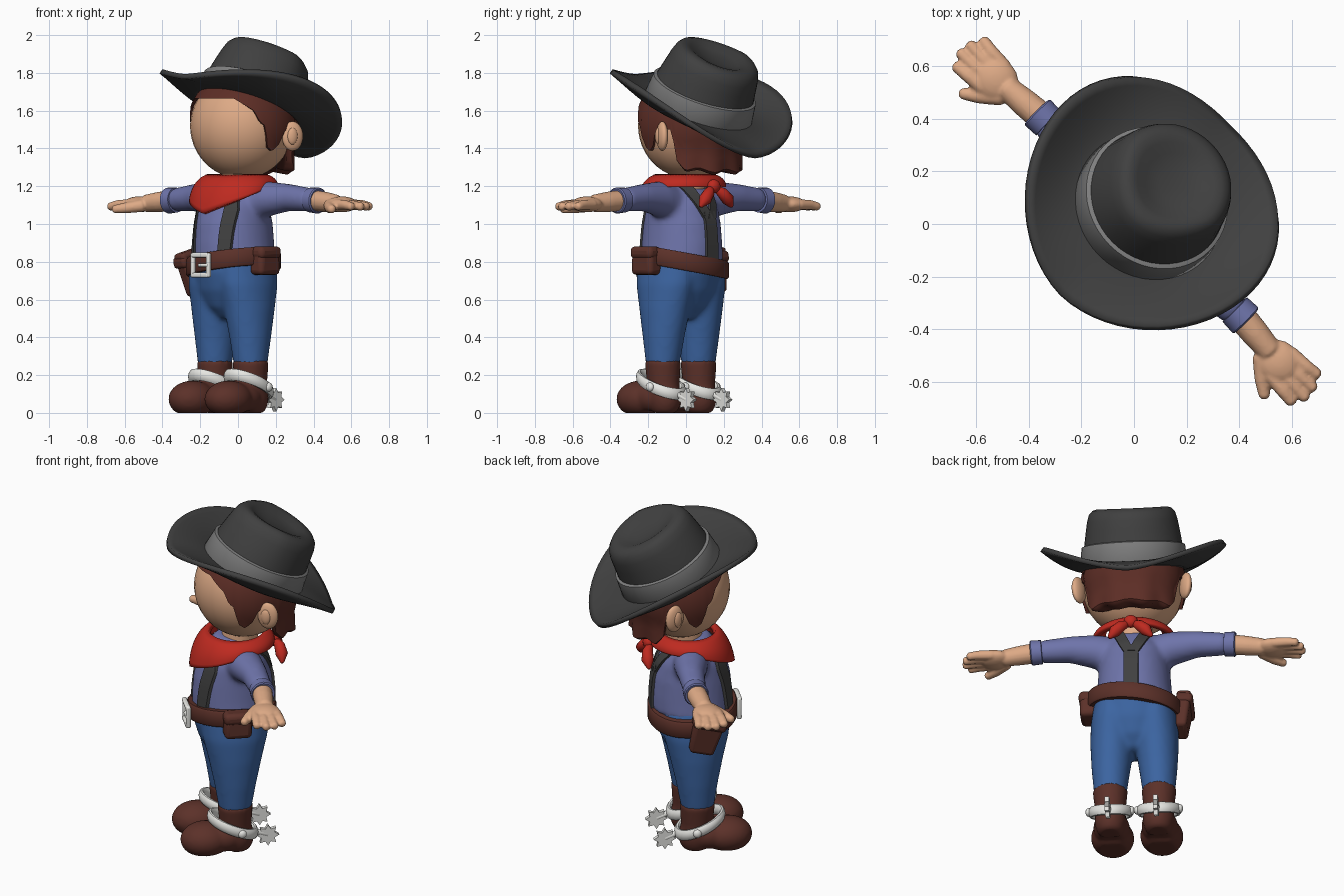
import bpy, bmesh
from math import sin, cos, pi, acos, radians, sqrt
from mathutils import Vector, Matrix

cube = bpy.data.objects.get("Cube")
if cube:
    bpy.data.objects.remove(cube, do_unlink=True)

TURN = Matrix.Rotation(radians(-45), 4, 'Z')   # the figure stands turned to its right


def material(name, rgb):
    lin = [(c / 255 / 12.92) if c < 11 else ((c / 255 + 0.055) / 1.055) ** 2.4 for c in rgb]
    m = bpy.data.materials.new(name)
    m.use_nodes = True
    m.diffuse_color = (*lin, 1)
    m.node_tree.nodes["Principled BSDF"].inputs["Base Color"].default_value = (*lin, 1)
    return m


SKIN = material("skin", (222, 170, 134))
FELT = material("charcoal felt", (64, 64, 64))
GREY = material("grey ribbon", (128, 128, 128))
HAIR = material("auburn hair", (92, 45, 37))
LEATHER = material("brown leather", (92, 49, 41))
SHIRT = material("shirt blue", (110, 116, 170))
DENIM = material("denim blue", (60, 101, 162))
RED = material("scarf red", (190, 42, 32))
METAL = material("pale metal", (232, 232, 228))


# Every part is a list of rings that get bridged into a skin
def zrings(rows, n=32):
    """Stacked ellipses: (z, cx, cy, rx, ry)."""
    return [[Vector((cx + rx * sin(2 * pi * i / n), cy - ry * cos(2 * pi * i / n), z))
             for i in range(n)] for z, cx, cy, rx, ry in rows]


def ball(c, r, m=14):
    rows = []
    for j in range(m + 1):
        a = 0.04 + (pi - 0.08) * j / m
        rows.append((c[2] + r[2] * cos(a), c[0], c[1], r[0] * sin(a), r[1] * sin(a)))
    return zrings(rows)


def tube(rows, n=16):
    """Round tube along (x, y, z, radius) points with softened ends."""
    p = [(Vector(r[:3]), r[3]) for r in rows]
    d0, d1 = (p[1][0] - p[0][0]).normalized(), (p[-1][0] - p[-2][0]).normalized()
    p = [(p[0][0] - d0 * p[0][1] * .5, p[0][1] * .55)] + p + [(p[-1][0] + d1 * p[-1][1] * .5, p[-1][1] * .55)]
    rings = []
    for i, (c, r) in enumerate(p):
        d = p[min(i + 1, len(p) - 1)][0] - p[max(i - 1, 0)][0]
        q = d.to_track_quat('Z', 'Y')
        rings.append([c + q @ Vector((r * cos(2 * pi * k / n), r * sin(2 * pi * k / n), 0)) for k in range(n)])
    return rings


def box(c, h, taper=1.0):
    """Box of half size h whose lower end is scaled by taper."""
    return [[Vector((c[0] + sx * h[0] * k, c[1] + sy * h[1] * k, c[2] + s * h[2]))
             for sx, sy in ((-1, -1), (1, -1), (1, 1), (-1, 1))] for s, k in ((-1, taper), (1, 1))]


def moved(part, m):
    return [[m @ v for v in ring] for ring in part]


def flip(part):
    return moved(part, Matrix.Scale(-1, 4, (1, 0, 0)))


def build(name, parts, mat, cap=True, voxel=0, smooth=3, solid=0, bevel=0):
    bm = bmesh.new()
    for rings in parts:
        vs = [[bm.verts.new(v) for v in ring] for ring in rings]
        n = len(vs[0])
        for a, b in zip(vs, vs[1:]):
            for i in range(n):
                bm.faces.new((a[i], a[(i + 1) % n], b[(i + 1) % n], b[i]))
        if cap:
            bm.faces.new(vs[0])
            bm.faces.new(vs[-1])
    bmesh.ops.recalc_face_normals(bm, faces=bm.faces)
    me = bpy.data.meshes.new(name)
    bm.to_mesh(me)
    bm.free()
    me.transform(TURN)
    me.materials.append(mat)
    ob = bpy.data.objects.new(name, me)
    bpy.context.collection.objects.link(ob)
    bpy.ops.object.select_all(action='DESELECT')
    ob.select_set(True)
    bpy.context.view_layer.objects.active = ob
    bpy.ops.object.shade_smooth_by_angle(angle=radians(45))
    if voxel:
        r = ob.modifiers.new("blend", 'REMESH')
        r.mode, r.voxel_size, r.use_smooth_shade = 'VOXEL', voxel, True
        s = ob.modifiers.new("soften", 'SMOOTH')
        s.factor, s.iterations = 0.5, smooth
    if solid:
        s = ob.modifiers.new("thickness", 'SOLIDIFY')
        s.thickness, s.offset = solid, 0
    if bevel:
        b = ob.modifiers.new("bevel", 'BEVEL')
        b.width, b.segments = bevel, 3


def lerp(table, t):
    for a, b in zip(table, table[1:]):
        if t <= b[0]:
            k = (t - a[0]) / (b[0] - a[0])
            return [p + (q - p) * k for p, q in zip(a[1:], b[1:])]
    return list(table[-1][1:])


# Hat, modelled level and then tipped back
TILT = Matrix.Translation((-.008, .083, 1.61)) @ Matrix.Rotation(radians(-25), 4, 'X')
brim = []
for j in range(9):
    t = j / 8
    r, ring = .265 + .235 * t, []
    for i in range(64):
        a = 2 * pi * i / 64
        lift = (-.045 + .165 * abs(sin(a)) ** 1.5) * t ** 1.7
        ring.append(Vector((r * sin(a), -r * cos(a), lift)))
    brim.append(ring)
build("hat_brim", [moved(brim, TILT)], FELT, cap=False, solid=.027)
crown = zrings([(0, 0, 0, .282, .282), (.12, 0, .0, .27, .268), (.2, 0, .004, .258, .258),
                (.26, 0, .008, .248, .25), (.3, 0, .01, .236, .238), (.322, 0, .01, .216, .218),
                (.33, 0, .01, .19, .19), (.323, 0, .01, .155, .16), (.305, 0, .012, .11, .125),
                (.292, 0, .014, .05, .07)], 48)
for ring in crown:                               # pinch the front of the crown, lower its back
    for v in ring:
        v.x *= 1 - .9 * max(0, v.z - .1) * max(0, -v.y / .25)
        v.z -= .1 * max(0, v.y) * max(0, v.z - .12) / .2
build("hat_crown", [moved(crown, TILT)], FELT)
build("hat_band", [moved(zrings([(.0, 0, 0, .288, .288), (.01, 0, 0, .295, .295),
                                 (.118, 0, 0, .284, .282), (.126, 0, 0, .262, .262)], 48), TILT)], GREY)

# Head, ears and neck
build("head", [ball((0, .03, 1.52), (.28, .27, .28), 24)], SKIN)
ear = moved(ball((0, 0, 0), (.028, .058, .078)),
            Matrix.Translation((.293, .115, 1.465)) @ Matrix.Rotation(radians(-28), 4, 'Z'))
inner = moved(ball((0, 0, 0), (.016, .028, .045)),
              Matrix.Translation((.308, .1, 1.465)) @ Matrix.Rotation(radians(-28), 4, 'Z'))
build("ears", [ear, flip(ear), inner, flip(inner)], SKIN)
build("neck", [zrings([(1.15, 0, .0, .1, .1), (1.3, 0, .02, .1, .1)])], SKIN)

# Hair cap: hairline height by angle from the face round to the nape
HAIRLINE = [(0, 1.665), (35, 1.665), (48, 1.63), (58, 1.6), (64, 1.54), (70, 1.52), (74, 1.41), (82, 1.385),
            (90, 1.42), (97, 1.5), (115, 1.5), (120, 1.34), (130, 1.29), (180, 1.28)]
hair, N = [], 120
for j in range(19):
    ring = []
    for i in range(N):
        a = 2 * pi * i / N
        deg = 180 - abs(180 - 360 * i / N)
        back = max(0, min(1, (deg - 110) / 30))
        wave = back * cos(radians(deg * 10))
        low = lerp(HAIRLINE, deg)[0] + .01 * wave
        r = .292 + .012 * back
        t = min(j, 16) / 16
        th = .03 + (acos(max(-.95, (low - 1.52) / r)) - .03) * t
        h = r * sin(min(th, 1.98) if th > 1.57 else th) - .008 * wave * t ** 5
        z = 1.52 + r * cos(th) - (.012 * back if j == 17 else 0)
        if j >= 17:
            h -= (.018, .09)[j - 17] * max(.35, back)   # round the underside in to the head
        ring.append(Vector((h * sin(a), .03 - h * cos(a), z)))
    hair.append(ring)
build("hair", [hair], HAIR)

# Shirt with sleeves
TORSO = [(.8, .215, .222), (.9, .204, .222), (1.0, .197, .213), (1.1, .19, .187),
         (1.18, .155, .14), (1.24, .09, .09)]
sleeve = tube([(.08, -.01, 1.1, .105), (.22, .01, 1.135, .092), (.35, .03, 1.14, .073), (.5, .04, 1.128, .063)], 24)
build("shirt", [zrings([(z, 0, -.03, a, b) for z, a, b in TORSO]), sleeve, flip(sleeve)],
      SHIRT, voxel=.014, smooth=8)
cuff = moved(zrings([(0, 0, 0, .055, .055), (.002, 0, 0, .066, .066), (.058, 0, 0, .069, .069),
                     (.064, 0, 0, .063, .063), (.06, 0, 0, .045, .045)], 24),
             Matrix.Translation((.5, .041, 1.127)) @ Matrix.Rotation(radians(93), 4, 'Y'))
build("cuffs", [cuff, flip(cuff)], SHIRT)

# Hands with forearms
hand = [tube([(.53, .04, 1.124, .056), (.62, .032, 1.117, .054), (.71, .024, 1.109, .047)]),
        ball((.76, .018, 1.104), (.088, .08, .042)),
        tube([(.70, -.015, 1.098, .034), (.765, -.075, 1.085, .029), (.815, -.112, 1.078, .022)])]
for k in range(4):
    reach = (.905, .93, .925, .9)[k]
    y = -.04 + .038 * k
    hand.append(tube([(.77, y, 1.103, .028), (.85, y * 1.12 - .003, 1.102, .026),
                      (reach, y * 1.25 - .004, 1.092, .022)]))
build("hands", hand + [flip(p) for p in hand], SKIN, voxel=.008, smooth=2)


# Suspenders following the torso surface
def strap(path, w, side):
    rings = []
    for k in range(13):
        f = k / 12 * (len(path) - 1)
        x, z = lerp([(i, *p) for i, p in enumerate(path)], f)
        rx, ry = lerp(TORSO, z)
        edge = [(px, ry * sqrt(max(.06, 1 - (px / rx) ** 2))) for px in (x - w, x + w)]
        pts = [(px, d - .03) for px, d in edge] + [(px, d + .014) for px, d in reversed(edge)]
        rings.append([Vector((px, -.03 + side * d, z)) for px, d in pts])
    return rings


front = strap([(.115, .81), (.12, .95), (.128, 1.08), (.1, 1.2)], .027, -1)
branch = strap([(.012, 1.03), (.04, 1.09), (.08, 1.2)], .03, 1)
build("suspenders", [front, flip(front), branch, flip(branch), strap([(0, .78), (0, 1.07)], .04, 1)], FELT)

# Neckerchief: collar that falls to a point in front, knotted behind
scarf = []
for j in range(9):
    t, ring = j / 8, []
    for i in range(64):
        a = 2 * pi * i / 64
        deg = 180 - abs(180 - 360 * i / 64)
        point = max(0, 1 - deg / 90)
        r = .145 + (.05 + .05 * point ** .7) * t ** .6 + .01 * sin(pi * t)
        ring.append(Vector((r * sin(a) * 1.1, -.01 - r * cos(a), 1.25 - (.055 + .14 * point) * t)))
    scarf.append(ring)
build("neckerchief", [scarf], RED, cap=False, solid=.03)
tail = tube([(.01, .2, 1.195, .014), (.05, .222, 1.165, .03), (.085, .228, 1.13, .034), (.115, .225, 1.095, .012)])
build("neckerchief_knot", [ball((0, .208, 1.2), (.038, .032, .036)), tail, flip(tail)], RED)

# Jeans
leg = zrings([(.8, .11, -.037, .112, .185), (.68, .116, -.037, .124, .18), (.55, .122, -.037, .12, .148),
              (.4, .13, -.038, .105, .116), (.24, .134, -.04, .087, .088)])
hips = zrings([(.85, 0, -.03, .208, .212), (.75, 0, -.037, .23, .212), (.65, 0, -.037, .212, .185),
               (.56, 0, -.037, .13, .14), (.5, 0, -.037, .07, .08)])
build("jeans", [hips, leg, flip(leg)], DENIM, voxel=.014, smooth=8)

# Belt sloping towards the holster side, with pouch, holster and buckle
belt = zrings([(z, 0, -.035, .25 * s, .238 * s) for s, z in
               ((.9, .75), (1, .75), (1.03, .76), (1.03, .835), (1, .845), (.9, .845))], 48)
for ring in belt:
    for v in ring:
        v.z += .14 * v.x - .12 * max(0, v.y)
build("belt", [belt], LEATHER)
build("pouch", [box((.25, -.047, .8), (.046, .074, .07), 1.04), box((.256, -.047, .848), (.048, .08, .034), .98)],
      LEATHER, bevel=.026)
LEAN = (Matrix.Translation((-.265, -.065, .745)) @ Matrix.Rotation(radians(14), 4, 'X')
        @ Matrix.Rotation(radians(-4), 4, 'Y'))
build("holster", [moved(box((0, 0, 0), (.042, .09, .12), .75), LEAN),
                  moved(box((-.006, 0, .07), (.046, .094, .03)), LEAN)], LEATHER, bevel=.02)
bars = [box((.008 + s * .058, -.287, .782), (.013, .013, .064)) for s in (-1, 1)]
bars += [box((.008, -.289, .782 + s * .053), (.064, .013, .013)) for s in (-1, 1)]
build("buckle", bars + [box((.035, -.292, .782), (.038, .011, .01))], METAL, bevel=.009)

# Boots
boot = [ball((.135, -.205, .073), (.118, .138, .098)), ball((.132, -.11, .08), (.1, .13, .088)),
        ball((.132, -.03, .08), (.086, .094, .11)),
        zrings([(.05, .132, -.03, .082, .086), (.16, .133, -.037, .084, .088), (.275, .134, -.04, .096, .097)])]
for part in boot:
    for ring in part:
        for v in ring:
            v.z = max(v.z, .012 if -.13 < v.y < -.07 else 0)
build("boots", boot + [flip(p) for p in boot], LEATHER, voxel=.011, smooth=4)

# Spurs: strap round the ankle, shank and star wheel
ring_path = []
for i in range(37):
    a = 2 * pi * i / 36
    y = -.053 - .124 * cos(a)
    c = Vector((.133 + .108 * sin(a), y, .15 - .42 * (y + .05)))
    out = Vector((sin(a), -cos(a), 0))
    ring_path.append([c + out * (.017 * cos(b)) + Vector((0, 0, .032 * sin(b)))
                      for b in [2 * pi * k / 10 for k in range(10)]])
spur = [ring_path, tube([(.133, .06, .105, .018), (.133, .09, .09, .015), (.133, .14, .07, .014)])]
spur += [ball((.133 + s * .117, -.02, .137), (.018, .024, .024), 8) for s in (-1, 1)]
build("spurs", spur + [flip(p) for p in spur], METAL)
star = [[Vector((x, .142 + r * cos(pi * k / 8), .07 + r * sin(pi * k / 8)))
         for k in range(16) for r in ((.062, .04)[k % 2],)] for x in (.121, .145)]
build("spur_stars", [star, flip(star)], METAL)
